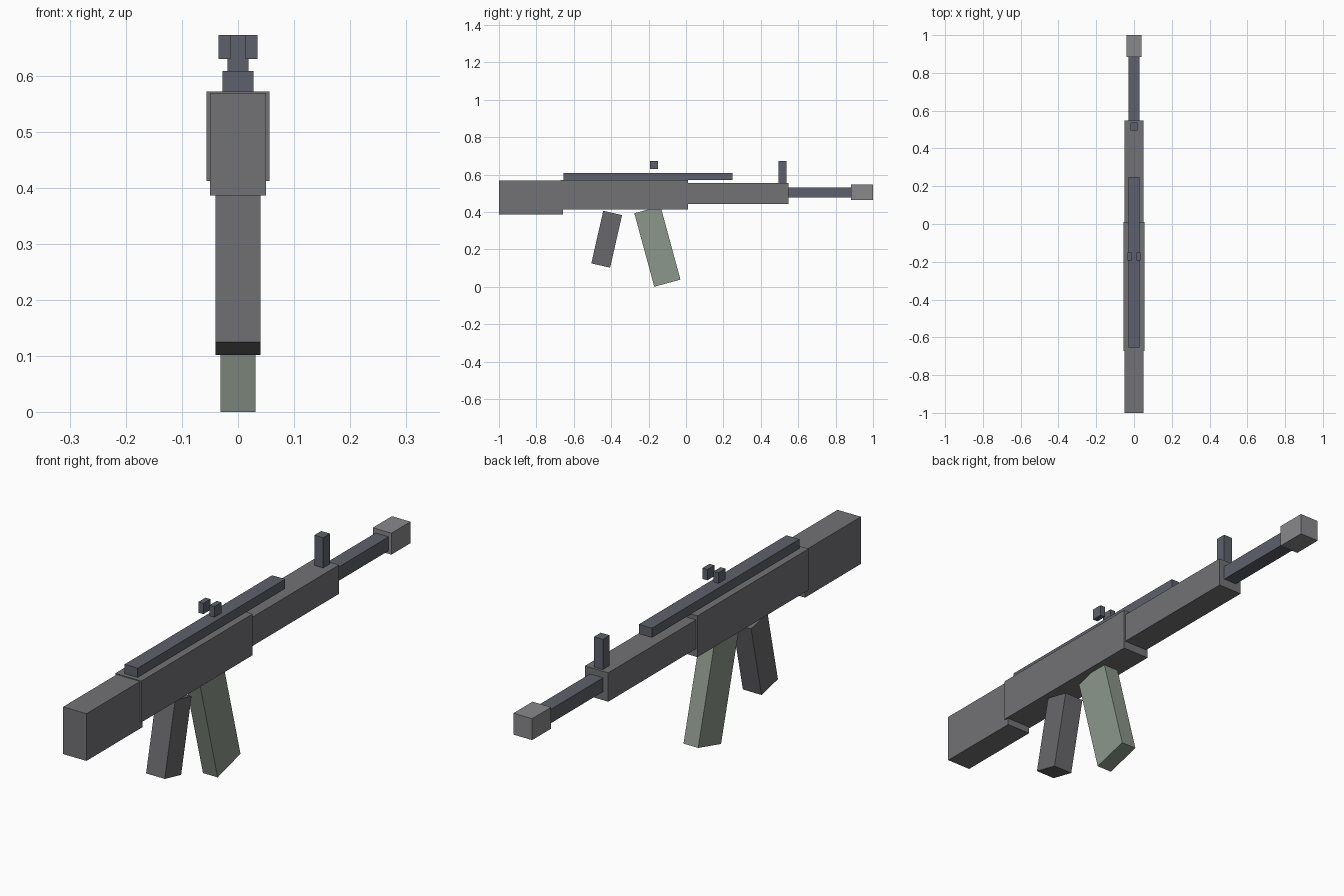
import bpy, bmesh, math
from mathutils import Matrix, Vector

if "Cube" in bpy.data.objects:
    bpy.data.objects.remove(bpy.data.objects["Cube"])


def material(name, rgb):
    m = bpy.data.materials.new(name)
    m.diffuse_color = (*rgb, 1.0)
    m.use_nodes = True
    m.node_tree.nodes["Principled BSDF"].inputs["Base Color"].default_value = m.diffuse_color
    return m


BODY = material("body_grey", (0.17, 0.17, 0.18))
STEEL = material("blue_steel", (0.11, 0.12, 0.145))
GRIP = material("dark_grip", (0.14, 0.14, 0.15))
PALE = material("pale_steel", (0.25, 0.25, 0.26))
GREEN = material("grey_green", (0.26, 0.31, 0.26))


def block(name, mat, x, y, z, tilt=0.0):
    """Box spanning the x, y, z ranges, tilted about its centre (degrees, about x)."""
    spans = (x, y, z)
    centre = Vector([(a + b) / 2 for a, b in spans])
    size = [b - a for a, b in spans]
    bm = bmesh.new()
    bmesh.ops.create_cube(bm, size=1, matrix=Matrix.Diagonal((*size, 1)))
    mesh = bpy.data.meshes.new(name)
    bm.to_mesh(mesh)
    bm.free()
    mesh.materials.append(mat)
    ob = bpy.data.objects.new(name, mesh)
    ob.location = centre
    ob.rotation_euler.x = math.radians(tilt)
    bpy.context.collection.objects.link(ob)
    return ob


def slanted(name, mat, half_w, cy, cz, depth, length, tilt):
    """Tilted box given by its centre, depth and length."""
    return block(name, mat, (-half_w, half_w), (cy - depth / 2, cy + depth / 2),
                 (cz - length / 2, cz + length / 2), tilt)


# Main body, back to front
block("stock", BODY, (-0.05, 0.05), (-1.0, -0.658), (0.386, 0.569))
block("receiver", BODY, (-0.056, 0.056), (-0.672, 0.01), (0.412, 0.572))
block("handguard", BODY, (-0.05, 0.05), (0.0, 0.548), (0.443, 0.555))
block("barrel", STEEL, (-0.028, 0.028), (0.53, 0.90), (0.476, 0.530))
block("muzzle", PALE, (-0.04, 0.04), (0.883, 1.0), (0.464, 0.547))

# Top rail, overhanging the handguard
block("top_rail", STEEL, (-0.028, 0.028), (-0.655, 0.249), (0.571, 0.608))

# Sights
block("front_sight", STEEL, (-0.019, 0.019), (0.495, 0.537), (0.55, 0.672))
for side, name in ((-1, "rear_sight_left"), (1, "rear_sight_right")):
    xs = sorted((side * 0.0135, side * 0.0345))
    block(name, STEEL, xs, (-0.193, -0.150), (0.630, 0.672))

# Slanted grip and magazine
slanted("grip", GRIP, 0.040, -0.424, 0.254, 0.103, 0.288, -12.8)
slanted("magazine", GREEN, 0.0315, -0.153, 0.2155, 0.145, 0.407, 15.2)
